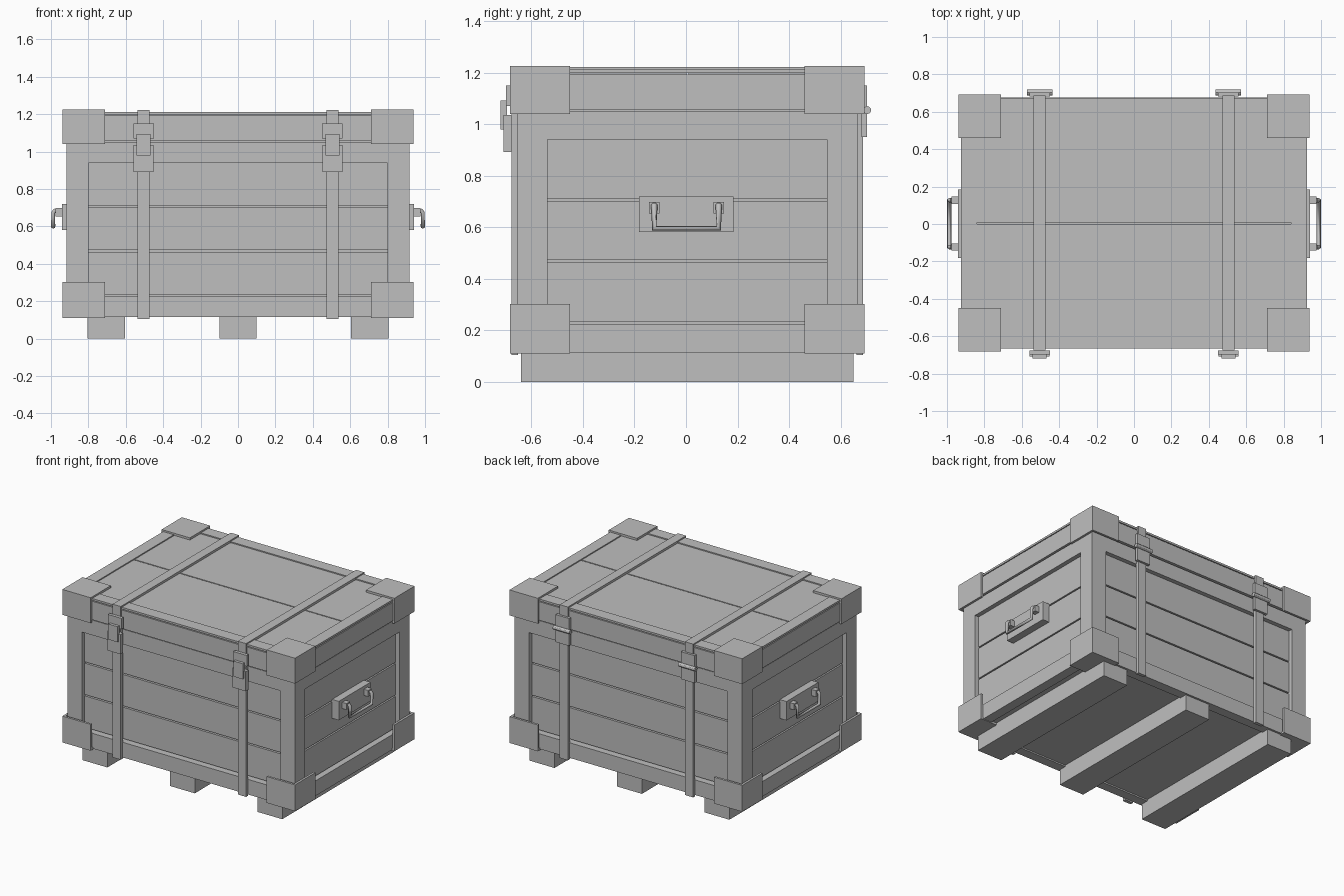
import bpy
import bmesh
from mathutils import Vector

old = bpy.data.objects.get("Cube")
if old:
    bpy.data.objects.remove(old, do_unlink=True)

grey = bpy.data.materials.new("plain_grey")
grey.use_nodes = True
GREY = (0.52, 0.52, 0.52, 1)
grey.diffuse_color = GREY
grey.node_tree.nodes["Principled BSDF"].inputs["Base Color"].default_value = GREY

MID = 0.005                 # depth offset of the crate
W, D = 0.918, 0.66          # half width and depth of the body
LW, LD = 0.926, 0.67        # half width and depth of the lid
BASE, RIM, TOP = 0.115, 1.05, 1.213
SIGNS = (-1, 1)


def boxes(name, items):
    """One object from boxes given as (x0, x1, y0, y1, z0, z1)."""
    bm = bmesh.new()
    for x0, x1, y0, y1, z0, z1 in items:
        verts = bmesh.ops.create_cube(bm, size=1)["verts"]
        size = Vector((abs(x1 - x0), abs(y1 - y0), z1 - z0))
        centre = Vector((x0 + x1, y0 + y1 + 2 * MID, z0 + z1)) / 2
        for v in verts:
            v.co = v.co * size + centre
    mesh = bpy.data.meshes.new(name)
    bm.to_mesh(mesh)
    bm.free()
    mesh.materials.append(grey)
    obj = bpy.data.objects.new(name, mesh)
    bpy.context.collection.objects.link(obj)
    return obj


def wall(axis, s, u0, u1, d0, d1, z0, z1):
    """Box on a wall: u runs along the wall, d is the distance outwards."""
    if axis == "x":
        return (s * d0, s * d1, u0, u1, z0, z1)
    return (u0, u1, s * d0, s * d1, z0, z1)


# Body: inner core, open frame and recessed planks on all four walls
RECESS, GROOVE = 0.032, 0.01
LOW, HIGH = 0.225, 0.94
boxes("body_core", [(-W + 0.06, W - 0.06, -D + 0.06, D - 0.06, BASE + 0.01, RIM)])
frame, planks = [], []
for s in SIGNS:
    for axis, out, half, opening in (("y", D, W, 0.8), ("x", W, D, 0.542)):
        inner = out - 0.07
        for t in SIGNS:
            u = sorted((t * opening, t * half))
            frame.append(wall(axis, s, *u, inner, out, BASE, RIM))
        frame.append(wall(axis, s, -opening, opening, inner, out, BASE, LOW))
        frame.append(wall(axis, s, -opening, opening, inner, out, HIGH, RIM))
        step = (HIGH - LOW) / 3
        for i in range(3):
            z = LOW + i * step
            planks.append(wall(axis, s, -opening, opening, inner, out - RECESS,
                               z + GROOVE, z + step))
boxes("body_frame", frame)
boxes("wall_planks", planks)

# Lid: core, side boards, top frame and two top boards
boxes("lid_core", [(-LW + 0.02, LW - 0.02, -LD + 0.02, LD - 0.02, RIM, TOP - 0.02)])
sides, rim = [], []
BX, BY = 0.84, 0.582
for s in SIGNS:
    sides.append(wall("y", s, -LW, LW, LD - 0.03, LD, RIM + 0.008, TOP - 0.02))
    sides.append(wall("x", s, -LD, LD, LW - 0.03, LW, RIM + 0.008, TOP - 0.02))
    rim.append(wall("y", s, -LW, LW, BY, LD, TOP - 0.014, TOP))
    rim.append(wall("x", s, -BY, BY, BX, LW, TOP - 0.014, TOP))
boxes("lid_side_boards", sides)
boxes("lid_top_frame", rim)
boxes("lid_top_boards", [wall("y", s, -BX, BX, 0.004, BY, TOP - 0.03, TOP - 0.008)
                         for s in SIGNS])

# Corner guards: three thin plates at each corner
CX, CY, THICK = 0.938, 0.688, 0.016
for label, z0, z1, cap in (("lower", 0.11, 0.302, 0.11),
                           ("upper", 1.04, 1.225, 1.225 - THICK)):
    plates = []
    for sx in SIGNS:
        for sy in SIGNS:
            x0, x1, y0, y1 = sx * 0.71, sx * CX, sy * 0.455, sy * CY
            plates += [(sx * (CX - THICK), x1, y0, y1, z0, z1),
                       (x0, x1, sy * (CY - THICK), y1, z0, z1),
                       (x0, x1, y0, y1, cap, cap + THICK)]
    boxes(label + "_corner_guards", plates)

# Runners under the crate
boxes("runners", [(x - 0.1, x + 0.1, -D + 0.015, D - 0.015, 0, BASE + 0.01)
                  for x in (-0.705, 0, 0.705)])

# Straps with front latches and back hinges
STRAP = 0.505
for s in SIGNS:
    side = "left" if s > 0 else "right"
    x = s * STRAP

    def piece(sign, half, d0, d1, z0, z1):
        return wall("y", sign, x - half, x + half, d0, d1, z0, z1)

    out = 0.681
    boxes(side + "_strap",
          [piece(t, 0.033, D - 0.003, out, 0.105, 1.222) for t in SIGNS]
          + [(x - 0.033, x + 0.033, -out, out, TOP - 0.01, 1.222)])
    boxes(side + "_latch", [
        piece(-1, 0.055, out, 0.704, 1.07, 1.15),
        piece(-1, 0.053, out, 0.713, 0.892, 1.035),
        piece(-1, 0.038, 0.7, 0.725, 0.98, 1.093)])
    boxes(side + "_hinge_plates", [
        piece(1, 0.055, out - 0.005, 0.697, 1.06, 1.15),
        piece(1, 0.055, out - 0.005, 0.697, 0.95, 1.05)])
    bpy.ops.mesh.primitive_cylinder_add(
        vertices=12, radius=0.015, depth=0.136,
        location=(x, 0.698 + MID, 1.055), rotation=(0, 1.5708, 0))
    pin = bpy.context.object
    pin.name = side + "_hinge_pin"
    pin.data.materials.append(grey)
    bpy.ops.object.shade_smooth_by_angle()

    # Side handle: back plate, two brackets and a hanging bail
    boxes(side + "_handle_plate",
          [wall("x", s, -0.187, 0.18, W - 0.035, 0.94, 0.582, 0.72)])
    boxes(side + "_handle_brackets",
          [wall("x", s, y - 0.02, y + 0.02, 0.938, 0.975, 0.653, 0.698)
           for y in (-0.128, 0.122)])
    path = [(0.975, -1, 0.688), (0.988, -1, 0.675), (0.988, -1, 0.597),
            (0.988, 1, 0.597), (0.988, 1, 0.675), (0.975, 1, 0.688)]
    curve = bpy.data.curves.new(side + "_handle_bail", "CURVE")
    curve.dimensions = "3D"
    curve.bevel_depth = 0.012
    curve.bevel_resolution = 1
    curve.use_fill_caps = True
    line = curve.splines.new("POLY")
    line.points.add(len(path) - 1)
    for point, (px, t, pz) in zip(line.points, path):
        point.co = (s * px, t * 0.125 - 0.003 + MID, pz, 1)
    curve.materials.append(grey)
    bail = bpy.data.objects.new(side + "_handle_bail", curve)
    bpy.context.collection.objects.link(bail)
